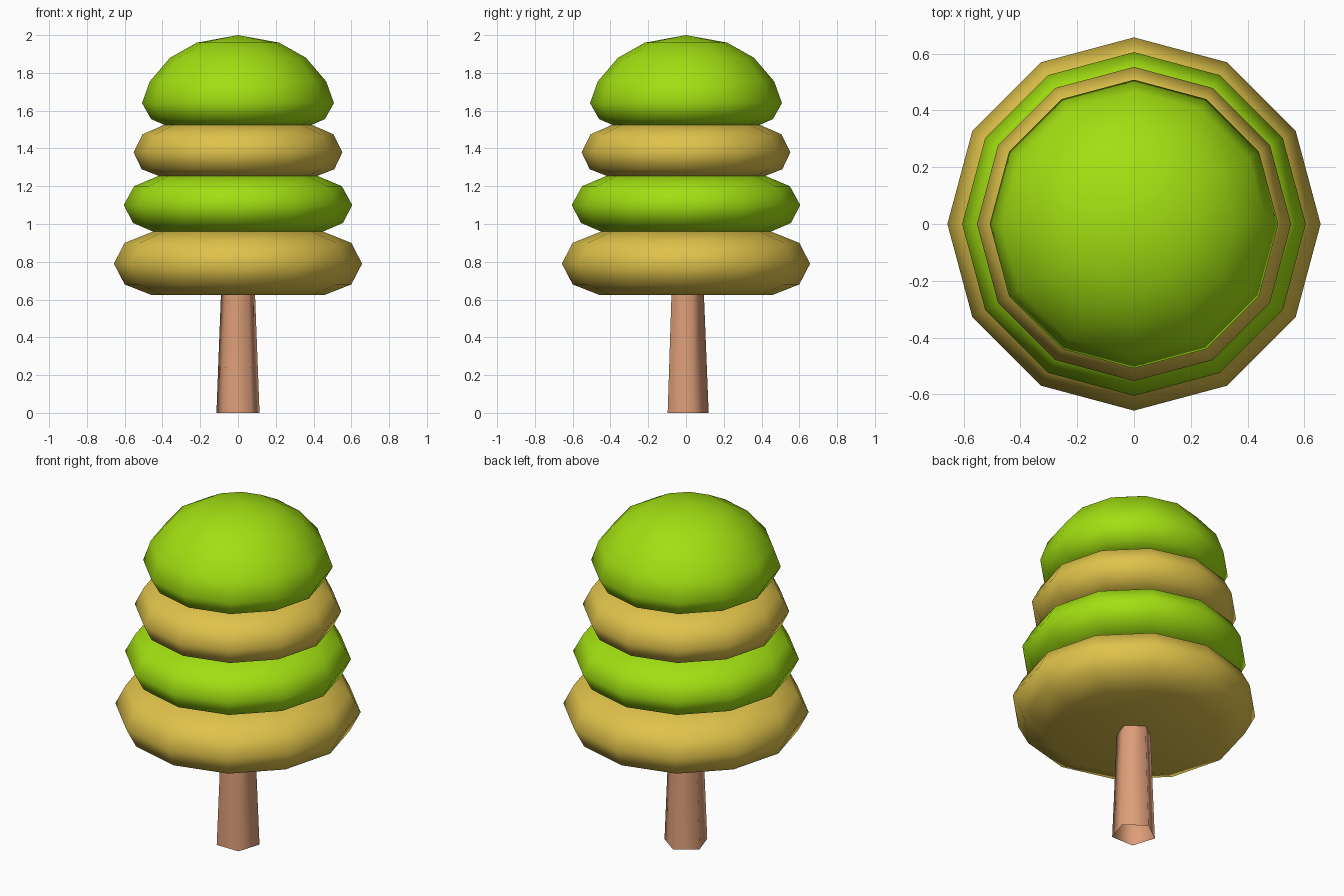
import bpy
import bmesh
from math import cos, sin, pi

default = bpy.data.objects.get("Cube")
if default:
    bpy.data.objects.remove(default, do_unlink=True)


def material(name, rgb):
    mat = bpy.data.materials.new(name)
    mat.use_nodes = True
    colour = (*rgb, 1)
    mat.diffuse_color = colour
    mat.node_tree.nodes["Principled BSDF"].inputs["Base Color"].default_value = colour
    return mat


def lathe(name, profile, sides, mat, start=0, caps=True):
    """Turn (radius, height) points round z; caps closes both ends with a fan."""
    bm = bmesh.new()
    rings = []
    for r, z in profile:
        rings.append([bm.verts.new((r * cos(start + 2 * pi * i / sides),
                                    r * sin(start + 2 * pi * i / sides), z))
                      for i in range(sides)])
    for low, high in zip(rings, rings[1:]):
        for i in range(sides):
            j = (i + 1) % sides
            bm.faces.new((low[i], low[j], high[j], high[i]))
    if caps:
        for ring, z in ((rings[0], profile[0][1]), (rings[-1], caps_top(profile))):
            pole = bm.verts.new((0, 0, z))
            for i in range(sides):
                bm.faces.new((ring[i], ring[(i + 1) % sides], pole))
    bmesh.ops.recalc_face_normals(bm, faces=bm.faces)
    for face in bm.faces:
        face.smooth = True
    mesh = bpy.data.meshes.new(name)
    bm.to_mesh(mesh)
    bm.free()
    mesh.materials.append(mat)
    obj = bpy.data.objects.new(name, mesh)
    bpy.context.scene.collection.objects.link(obj)
    return obj


def caps_top(profile):
    # The crown ends in a raised pole, the other tiers in a flat lid
    r, z = profile[-1]
    return 2.0 if z > 1.9 else z


green = material("leaf green", (0.36, 0.74, 0.006))
gold = material("leaf gold", (0.74, 0.54, 0.07))
bark = material("bark", (0.72, 0.34, 0.19))

# Five-sided tapering trunk, open at the ends
lathe("trunk", [(0.12, 0), (0.09, 0.75)], 5, bark, start=pi / 2, caps=False)

# Stacked foliage tiers
lathe("lower_gold_tier",
      [(0.46, 0.625), (0.60, 0.68), (0.657, 0.79), (0.60, 0.90), (0.45, 0.96)],
      12, gold)
lathe("lower_green_tier",
      [(0.45, 0.96), (0.555, 1.005), (0.605, 1.10), (0.55, 1.20), (0.42, 1.255)],
      12, green)
lathe("upper_gold_tier",
      [(0.42, 1.255), (0.51, 1.29), (0.553, 1.38), (0.505, 1.475), (0.39, 1.525)],
      12, gold)

# Domed crown
lathe("crown",
      [(0.39, 1.525), (0.46, 1.555), (0.508, 1.64), (0.467, 1.755),
       (0.36, 1.88), (0.218, 1.96)],
      12, green)
